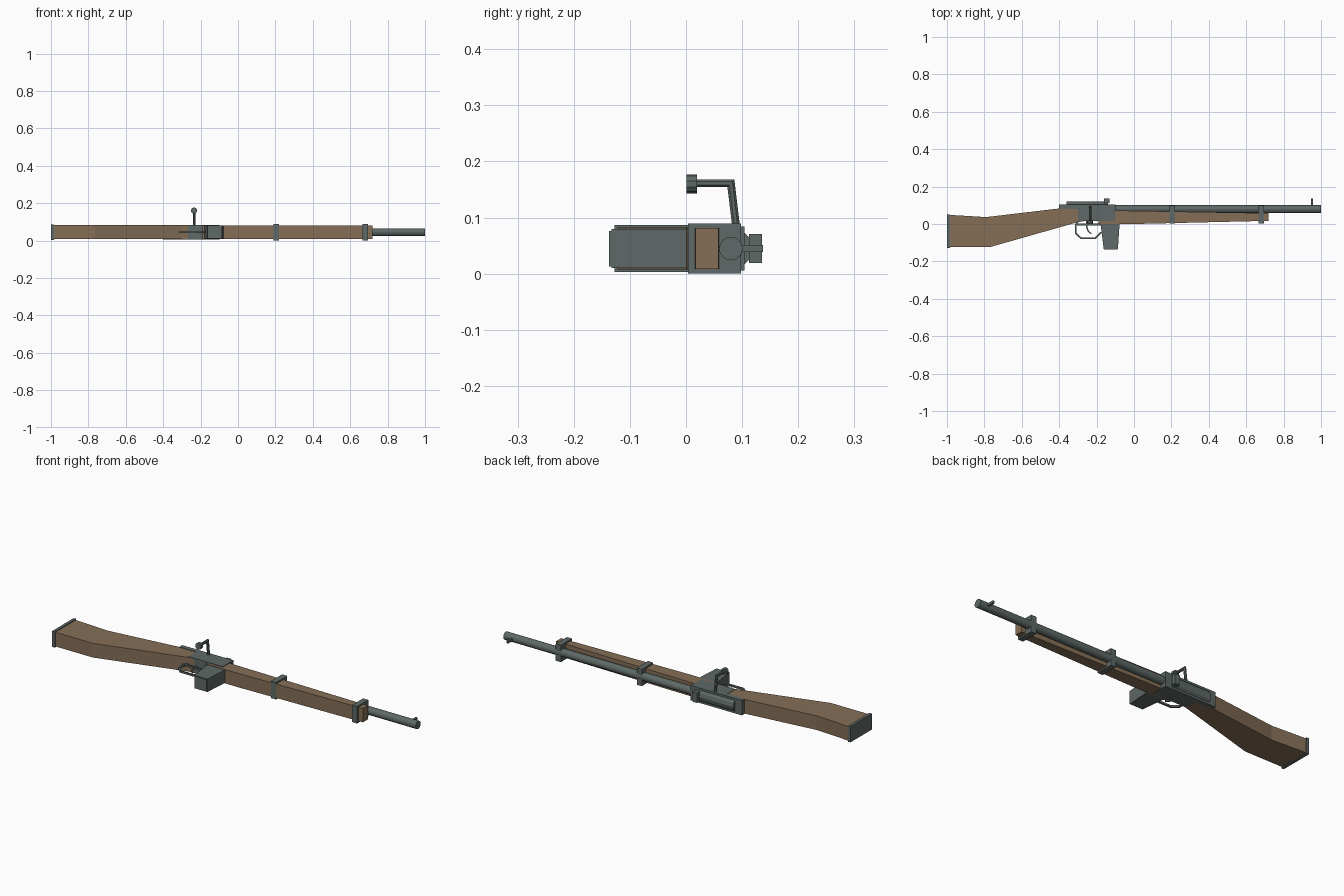
import bpy, bmesh, math
from mathutils import Vector

if "Cube" in bpy.data.objects:
    bpy.data.objects.remove(bpy.data.objects["Cube"])

ZC = 0.0447  # mid-plane of the rifle, which lies on its side


def material(name, rgb):
    m = bpy.data.materials.new(name)
    m.diffuse_color = (*rgb, 1)
    m.use_nodes = True
    m.node_tree.nodes["Principled BSDF"].inputs["Base Color"].default_value = m.diffuse_color
    return m


WOOD = material("walnut_wood", (0.235, 0.158, 0.095))
METAL = material("grey_green_metal", (0.112, 0.142, 0.135))


def finish(name, bm, mat):
    bmesh.ops.recalc_face_normals(bm, faces=bm.faces)
    me = bpy.data.meshes.new(name)
    bm.to_mesh(me)
    bm.free()
    me.materials.append(mat)
    ob = bpy.data.objects.new(name, me)
    bpy.context.collection.objects.link(ob)
    return ob


def prism(name, pts, width, mat):
    """Side profile in x, y extruded evenly about the mid-plane."""
    bm = bmesh.new()
    f = bm.faces.new([bm.verts.new((x, y, ZC - width / 2)) for x, y in pts])
    r = bmesh.ops.extrude_face_region(bm, geom=[f])
    bmesh.ops.translate(bm, vec=(0, 0, width),
                        verts=[v for v in r["geom"] if isinstance(v, bmesh.types.BMVert)])
    return finish(name, bm, mat)


def block(name, x0, x1, y0, y1, width, mat=METAL):
    return prism(name, [(x0, y0), (x1, y0), (x1, y1), (x0, y1)], width, mat)


def rod(name, a, b, radius, sides):
    a, b = Vector(a), Vector(b)
    bm = bmesh.new()
    bmesh.ops.create_cone(bm, cap_ends=True, segments=sides, radius1=radius,
                          radius2=radius, depth=(b - a).length)
    q = (b - a).to_track_quat("Z", "Y")
    for v in bm.verts:
        v.co = q @ v.co + (a + b) / 2
    return finish(name, bm, METAL)


def tube(name, pts, radius, sides):
    """Mitred bar swept along a path."""
    pts = [Vector(p) for p in pts]
    bm = bmesh.new()
    rings = []
    for i, p in enumerate(pts):
        d0 = (p - pts[max(i - 1, 0)]).normalized()
        d1 = (pts[min(i + 1, len(pts) - 1)] - p).normalized()
        t = (d0 + d1).normalized()
        ref = Vector((0, 0, 1)) if all(abs(q.z - pts[0].z) < 1e-6 for q in pts) else Vector((1, 0, 0))
        u = t.cross(ref).normalized()
        mitre = 1 / max(0.5, t.dot(d1 if d1.length else d0))
        angles = [2 * math.pi * (k + .5) / sides for k in range(sides)]
        rings.append([bm.verts.new(p + radius * (u * mitre * math.cos(a) + ref * math.sin(a)))
                      for a in angles])
    for r0, r1 in zip(rings, rings[1:]):
        for k in range(sides):
            n = (k + 1) % sides
            bm.faces.new((r0[k], r0[n], r1[n], r1[k]))
    bm.faces.new(rings[0])
    bm.faces.new(rings[-1])
    return finish(name, bm, METAL)


# Wooden furniture
prism("butt_stock", [(-0.99, -0.122), (-0.765, -0.122), (-0.30, 0.010), (-0.235, 0.020),
                     (-0.235, 0.083), (-0.40, 0.083), (-0.79, 0.037), (-0.99, 0.049)], 0.075, WOOD)
prism("fore_stock", [(-0.19, 0.0), (0.0, 0.0), (0.72, 0.017), (0.72, 0.058),
                     (-0.10, 0.072), (-0.19, 0.072)], 0.0735, WOOD)
block("butt_plate", -1.0, -0.985, -0.127, 0.052, 0.084)

# Receiver, bolt and barrel
prism("receiver", [(-0.40, 0.080), (-0.30, 0.080), (-0.30, 0.015), (-0.10, 0.015),
                   (-0.10, 0.104), (-0.40, 0.104)], 0.079, METAL)
rod("bolt_body", (-0.36, 0.082, ZC), (-0.14, 0.082, ZC), 0.037, 12)
rod("barrel", (-0.12, 0.080, ZC), (1.0, 0.080, ZC), 0.021, 16)

# Barrel bands
for i, x in enumerate((0.205, 0.68)):
    block(f"barrel_band_{i + 1}", x - 0.015, x + 0.015, 0.004, 0.098, 0.0894)

# Sights
block("rear_sight", -0.16, -0.132, 0.112, 0.135, 0.052)
block("front_sight", 0.946, 0.957, 0.098, 0.137, 0.013)

# Bolt handle with knob
tube("bolt_handle", [(-0.235, 0.091, 0.07), (-0.235, 0.080, 0.161), (-0.235, 0.012, 0.161)], 0.0075, 8)
rod("bolt_knob", (-0.235, 0.001, 0.160), (-0.235, 0.020, 0.160), 0.017, 10)

# Magazine
prism("magazine", [(-0.181, 0.016), (-0.162, -0.133), (-0.086, -0.133), (-0.076, 0.016)], 0.069, METAL)
block("magazine_floor", -0.160, -0.088, -0.137, -0.132, 0.063)

# Trigger and guard
tube("trigger_guard", [(-0.30, 0.014, ZC), (-0.312, -0.004, ZC), (-0.312, -0.050, ZC),
                       (-0.283, -0.076, ZC), (-0.208, -0.076, ZC), (-0.176, -0.045, ZC)], 0.0065, 4)
tube("guard_top", [(-0.305, -0.003, ZC), (-0.17, -0.003, ZC)], 0.0065, 4)
tube("trigger", [(-0.252, 0.018, ZC), (-0.252, -0.020, ZC), (-0.244, -0.040, ZC),
                 (-0.228, -0.052, ZC)], 0.005, 4)
